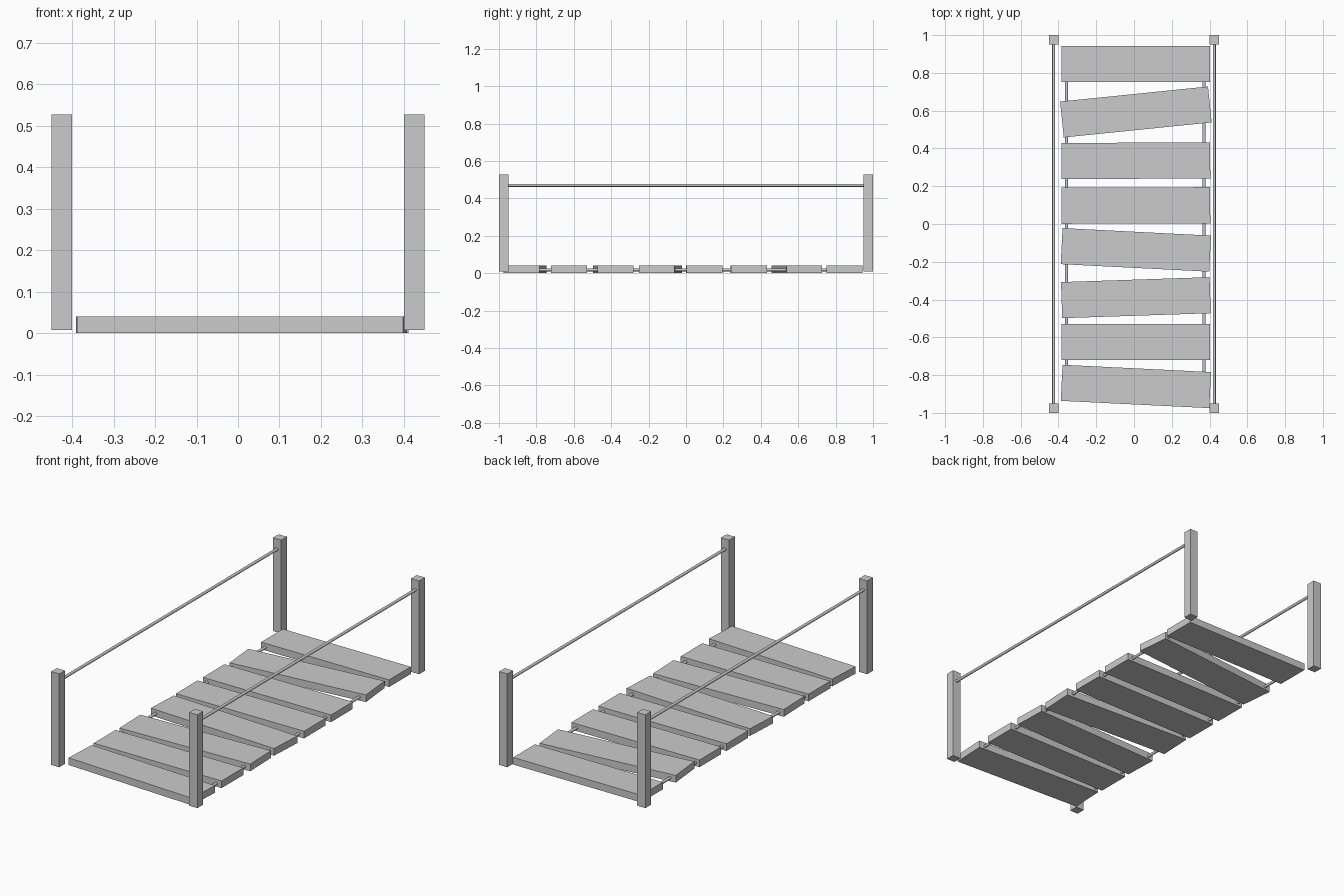
import bpy, math

if "Cube" in bpy.data.objects:
    bpy.data.objects.remove(bpy.data.objects["Cube"])


def box(name, loc, size, rot=0.0):
    bpy.ops.mesh.primitive_cube_add(size=1, location=loc, rotation=(0, 0, math.radians(rot)))
    ob = bpy.context.object
    ob.name = name
    ob.scale = size
    return ob


def rod(name, x, z, radius, length):
    # cylinder lying along y
    bpy.ops.mesh.primitive_cylinder_add(vertices=12, radius=radius, depth=length,
                                        location=(x, 0, z), rotation=(math.pi / 2, 0, 0))
    ob = bpy.context.object
    ob.name = name
    bpy.ops.object.shade_smooth_by_angle(angle=math.radians(40))
    return ob


# Deck planks: centre y and twist in degrees
planks = [(0.847, 0), (0.593, 5.8), (0.335, 0.2), (0.098, 0.2),
          (-0.137, -2.9), (-0.39, 1.9), (-0.625, 0), (-0.86, -2.8)]
for i, (y, twist) in enumerate(planks):
    box(f"plank_{i + 1}", (0.01, y, 0.02), (0.787, 0.191, 0.04), twist)

for side, s in (("left", -1), ("right", 1)):
    # Corner posts
    for end, e in (("front", -1), ("back", 1)):
        box(f"{end}_{side}_post", (s * 0.425, e * 0.975, 0.2675), (0.05, 0.05, 0.519))
    # Handrail between posts
    rod(f"{side}_handrail", s * 0.425, 0.47, 0.008, 1.92)
    # Rope running through the planks
    rod(f"{side}_deck_rope", 0.007 + s * 0.364, 0.018, 0.008, 1.75)
